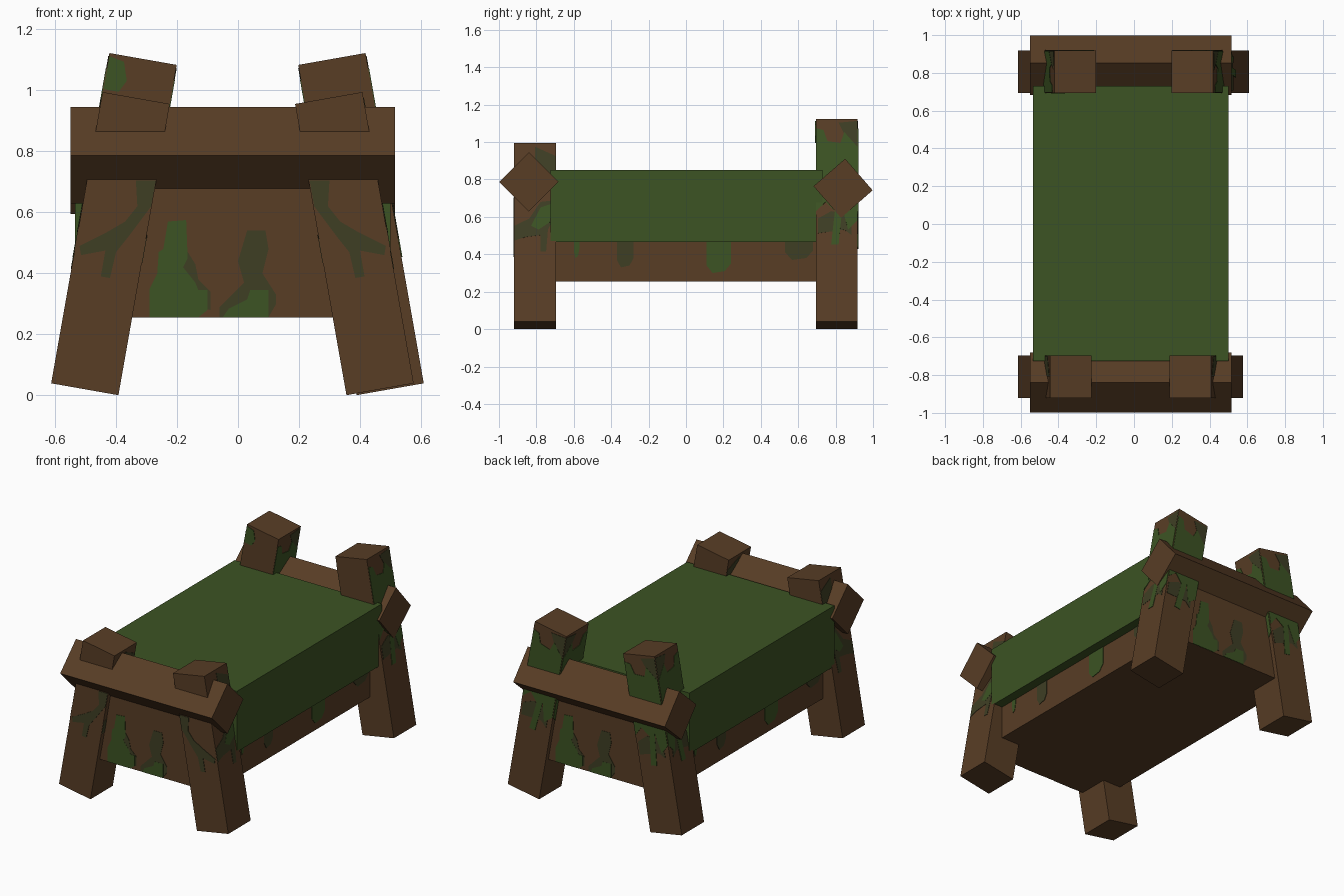
import bpy, bmesh, math
from mathutils import Matrix, Vector

if "Cube" in bpy.data.objects:
    bpy.data.objects.remove(bpy.data.objects["Cube"])


def lin(c):
    c /= 255
    return c / 12.92 if c <= 0.04045 else ((c + 0.055) / 1.055) ** 2.4


def material(name, r, g, b):
    m = bpy.data.materials.new(name)
    m.diffuse_color = (lin(r), lin(g), lin(b), 1)
    m.use_nodes = True
    m.node_tree.nodes["Principled BSDF"].inputs["Base Color"].default_value = m.diffuse_color
    return m


BROWN = material("wood brown", 88, 61, 37)
GREEN = material("moss green", 60, 83, 35)
OLIVE = material("dark olive", 62, 62, 36)


def finish(name, bm, mat):
    bmesh.ops.recalc_face_normals(bm, faces=bm.faces[:])
    me = bpy.data.meshes.new(name)
    bm.to_mesh(me)
    bm.free()
    me.materials.append(mat)
    ob = bpy.data.objects.new(name, me)
    bpy.context.collection.objects.link(ob)
    return ob


def box(name, lo, hi, mat, matrix=Matrix()):
    bm = bmesh.new()
    bmesh.ops.create_cube(bm, size=1)
    lo, hi = Vector(lo), Vector(hi)
    for v in bm.verts:
        v.co = matrix @ Vector([(lo[i] + hi[i]) / 2 + v.co[i] * (hi[i] - lo[i]) for i in range(3)])
    return finish(name, bm, mat)


def plate(name, pts, mat, origin, u, v, n, matrix=Matrix(), top=0.003):
    """Thin flat patch: 2D outline along u and v, raised along n."""
    bm = bmesh.new()
    o, u, v, n = map(Vector, (origin, u, v, n))
    face = bm.faces.new([bm.verts.new(matrix @ (o + u * a + v * b - n * 0.003)) for a, b in pts])
    ext = bmesh.ops.extrude_face_region(bm, geom=[face], use_keep_orig=True)
    shift = matrix.to_3x3() @ (n * (top + 0.003))
    for e in ext["geom"]:
        if isinstance(e, bmesh.types.BMVert):
            e.co += shift
    return finish(name, bm, mat)


X, Y, Z = Vector((1, 0, 0)), Vector((0, 1, 0)), Vector((0, 0, 1))

# Mattress and wooden base
box("mattress", (-0.535, -0.725, 0.465), (0.5, 0.73, 0.85), GREEN)
box("base", (-0.475, -0.89, 0.255), (0.44, 0.89, 0.72), BROWN)

# Square rails turned onto their edges
for name, y, z, ang in (("front_rail", -0.84, 0.787, 45), ("rear_rail", 0.84, 0.753, 41)):
    m = Matrix.Translation((0, y, z)) @ Matrix.Rotation(math.radians(ang), 4, 'X')
    box(name, (-0.55, -0.112, -0.112), (0.515, 0.112, 0.112), BROWN, m)

# Moss on the base ends
END_TALL = [(-.29, .256), (-.29, .35), (-.265, .4), (-.26, .47), (-.245, .48), (-.23, .57),
            (-.17, .575), (-.165, .45), (-.18, .42), (-.14, .37), (-.13, .345), (-.1, .345),
            (-.1, .28), (-.13, .256)]
END_TALL_EDGE = [(-.165, .47), (-.14, .43), (-.13, .38), (-.09, .34), (-.09, .28), (-.2, .3), (-.2, .47)]
END_OLIVE = [(-.06, .256), (-.06, .29), (-.01, .34), (.02, .37), (0, .44), (.03, .54), (.09, .54),
             (.1, .48), (.08, .4), (.125, .33), (.125, .3), (.1, .256)]
END_LOW = [(-.05, .256), (-.03, .285), (.03, .315), (.04, .345), (.1, .345), (.1, .256)]
for s, end in ((1, "front"), (-1, "rear")):
    for nm, pts, mat, top in (("tall", END_TALL, GREEN, .003), ("edge", END_TALL_EDGE, OLIVE, .002),
                              ("olive", END_OLIVE, OLIVE, .002), ("low", END_LOW, GREEN, .003)):
        plate(f"{end}_moss_{nm}", pts, mat, (0, -s * 0.89, 0), X * s, Z, -Y * s, top=top)

# Moss hanging along the base sides
SIDE = [(GREEN, .11, .24, .30), (OLIVE, -.37, -.28, .33), (OLIVE, .53, .68, .37), (GREEN, -.6, -.57, .38)]
for s, x, side in ((1, 0.44, "right"), (-1, -0.475, "left")):
    for mat, a, b, low in SIDE:
        w = b - a
        pts = [(a, .465), (a, low + .04), (a + w * .25, low), (a + w * .75, low + .01),
               (b, low + .05), (b, .465)]
        plate(f"{side}_base_moss", pts, mat, (x, 0, 0), Y * s, Z, X * s)

# Moss outlines in leg space (across, along)
FRONT_SIDE = [
    (OLIVE, [(-.11, .44), (-.11, .52), (-.03, .56), (.03, .65), (.11, .66), (.11, .58), (.07, .5),
             (.06, .38), (.03, .38), (.03, .47), (-.05, .46)], .002),
    (GREEN, [(-.02, .52), (.03, .62), (.09, .64), (.08, .54), (.02, .5)], .003),
    (OLIVE, [(0, .95), (.11, .9), (.11, .75), (0, .85)], .002)]
REAR_SIDE = [
    (GREEN, [(-.11, .6), (-.11, 1.05), (-.07, 1.04), (-.05, .98), (.02, .97), (.04, 1.03), (.11, .95),
             (.11, .55), (.06, .5), (.03, .62), (.01, .42), (-.03, .42), (-.01, .6), (-.06, .65)], .003),
    (OLIVE, [(.01, 1.08), (.11, 1.09), (.11, .94), (.04, 1.02)], .002),
    (OLIVE, [(-.1, .48), (-.1, .56), (-.03, .6), (.08, .58), (.08, .47), (.04, .5)], .002)]
BRANCH = [(-.335, .705), (-.27, .705), (-.285, .62), (-.36, .52), (-.4, .47), (-.42, .385), (-.45, .39),
          (-.435, .475), (-.515, .46), (-.52, .49), (-.43, .535), (-.37, .57), (-.33, .62)]
POST = [(-.11, .98), (-.11, 1.09), (-.06, 1.08), (-.04, 1.02), (-.06, .98)]

# Splayed legs with their moss
for s, side in ((-1, "left"), (1, "right")):
    for yc, end, length in ((-0.808, "front", 0.97), (0.806, "rear", 1.1)):
        x = -0.5025 if s < 0 else (0.466 if end == "front" else 0.499)
        name = f"{end}_{side}_leg"
        m = Matrix.Translation((x, yc, 0.02)) @ Matrix.Rotation(math.radians(-10 * s), 4, 'Y')
        box(name, (-0.112, -0.112, 0), (0.112, 0.112, length), BROWN, m)
        for mat, pts, top in (FRONT_SIDE if end == "front" else REAR_SIDE):
            for d in (1, -1):
                plate(name + "_side_moss", pts, mat, (d * 0.112, 0, 0), Y, Z, X * d, m, top)
            if end == "rear":
                plate(name + "_back_moss", pts, mat, (0, 0.112, 0), -X, Z, Y, m, top)
        if end == "front":
            dx = 0 if s < 0 else -0.035
            plate(name + "_branch", [(-s * a + dx, b) for a, b in BRANCH], OLIVE, (0, yc - 0.112, 0), X, Z, -Y)
        elif s < 0:
            plate(name + "_post_moss", POST, GREEN, (0, -0.112, 0), X, Z, -Y, m)
